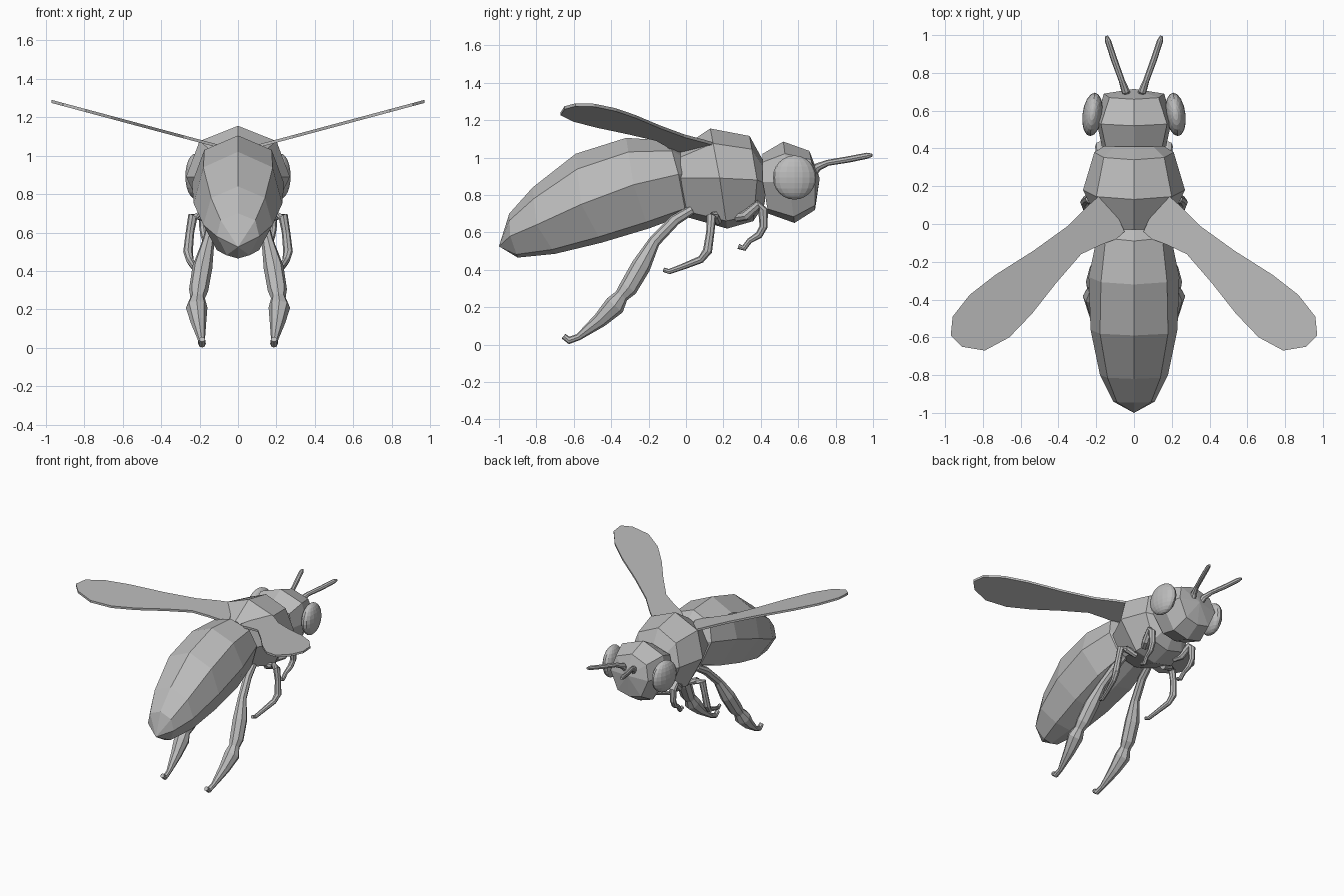
import bpy, bmesh, math
from mathutils import Vector

grey = bpy.data.materials.new("plain grey")
grey.diffuse_color = (0.5, 0.5, 0.5, 1)


def finish(name, bm):
    bmesh.ops.recalc_face_normals(bm, faces=bm.faces[:])
    mesh = bpy.data.meshes.new(name)
    bm.to_mesh(mesh)
    bm.free()
    mesh.materials.append(grey)
    ob = bpy.data.objects.new(name, mesh)
    bpy.context.collection.objects.link(ob)
    return ob


def mirror(ob):
    # adds the other side across x = 0
    mod = ob.modifiers.new("mirror", 'MIRROR')
    mod.use_axis[0] = True
    mod.merge_threshold = 0.0001
    return ob


def skin(bm, loops, start=None, end=None):
    # joins closed loops of points, with a tip or a flat cap at each end
    rows = [[bm.verts.new(p) for p in loop] for loop in loops]
    n = len(rows[0])
    for a, b in zip(rows, rows[1:]):
        for i in range(n):
            j = (i + 1) % n
            bm.faces.new((a[i], a[j], b[j], b[i]))
    for row, tip in ((rows[0], start), (rows[-1], end)):
        if tip:
            t = bm.verts.new(tip)
            for i in range(n):
                bm.faces.new((row[i], row[(i + 1) % n], t))
        else:
            bm.faces.new(row)


def body(name, rings, start=None, end=None):
    # ring: top (y, z), side (y, z), bottom (y, z), shoulder x, side x, lower x
    loops = []
    for top, side, low, xs, xm, xl in rings:
        T, S, L = Vector((0, *top)), Vector((0, *side)), Vector((0, *low))
        half = [T, T.lerp(S, 0.3) + Vector((xs, 0, 0)), S + Vector((xm, 0, 0)),
                L.lerp(S, 0.15) + Vector((xl, 0, 0)), L]
        loops.append(half + [Vector((-p.x, p.y, p.z)) for p in half[3:0:-1]])
    bm = bmesh.new()
    skin(bm, loops, start, end)
    return finish(name, bm)


def limb(name, points, sides=8):
    # point: x, y, z, radius
    pts = [Vector(p[:3]) for p in points]
    loops = []
    for i, p in enumerate(pts):
        d = (pts[min(i + 1, len(pts) - 1)] - pts[max(i - 1, 0)]).normalized()
        u = (Vector((1, 0, 0)) - d * d.x).normalized()
        v = d.cross(u)
        loops.append([p + points[i][3] * (u * math.cos(k * math.tau / sides) + v * math.sin(k * math.tau / sides))
                      for k in range(sides)])
    bm = bmesh.new()
    skin(bm, loops)
    return mirror(finish(name, bm))


# Body
body("abdomen", [
    ((-0.03, 1.04), (0.01, 0.92), (0.03, 0.74), 0.08, 0.12, 0.08),
    ((-0.09, 1.09), (-0.04, 0.91), (0.0, 0.695), 0.15, 0.19, 0.12),
    ((-0.32, 1.105), (-0.28, 0.855), (-0.2, 0.62), 0.175, 0.24, 0.15),
    ((-0.59, 1.02), (-0.56, 0.75), (-0.45, 0.545), 0.18, 0.23, 0.14),
    ((-0.82, 0.84), (-0.80, 0.64), (-0.7, 0.485), 0.14, 0.18, 0.11),
    ((-0.945, 0.70), (-0.94, 0.58), (-0.9, 0.465), 0.09, 0.11, 0.06),
], end=(0, -1.0, 0.525))
body("thorax", [
    ((-0.03, 1.05), (-0.03, 0.89), (0.01, 0.68), 0.11, 0.17, 0.11),
    ((0.13, 1.155), (0.18, 0.89), (0.22, 0.62), 0.2, 0.27, 0.16),
    ((0.34, 1.115), (0.38, 0.88), (0.36, 0.66), 0.16, 0.21, 0.13),
    ((0.42, 0.97), (0.43, 0.86), (0.42, 0.75), 0.09, 0.13, 0.08),
])
body("head", [
    ((0.41, 1.02), (0.41, 0.87), (0.44, 0.70), 0.15, 0.17, 0.1),
    ((0.52, 1.085), (0.55, 0.87), (0.58, 0.65), 0.175, 0.2, 0.12),
    ((0.66, 1.035), (0.69, 0.88), (0.69, 0.72), 0.13, 0.16, 0.1),
], end=(0, 0.715, 0.89))

# Eyes
bm = bmesh.new()
bmesh.ops.create_uvsphere(bm, u_segments=16, v_segments=12, radius=1)
for v in bm.verts:
    v.co = Vector((0.22 + 0.053 * v.co.x - 0.012 * v.co.y, 0.58 + 0.115 * v.co.y, 0.893 + 0.118 * v.co.z))
mirror(finish("eyes", bm))

# Antennae
limb("antennae", [(0.035, 0.68, 0.91, 0.02), (0.045, 0.705, 0.95, 0.022), (0.065, 0.76, 0.972, 0.016),
                  (0.105, 0.87, 0.99, 0.017), (0.138, 0.97, 1.01, 0.016), (0.146, 0.995, 1.013, 0.008)])

# Wings: flat outlines rising towards the tips
outline = [(0.15, 0.18), (0.24, 0.10), (0.35, -0.01), (0.53, -0.14), (0.735, -0.27), (0.87, -0.375),
           (0.96, -0.49), (0.97, -0.59), (0.91, -0.65), (0.79, -0.67), (0.66, -0.60), (0.54, -0.475),
           (0.41, -0.31), (0.28, -0.16), (0.175, -0.11), (0.095, -0.08), (0.05, -0.04)]
bm = bmesh.new()
skin(bm, [[Vector((x, y, 1.022 + 0.268 * x + dz)) for x, y in outline] for dz in (-0.008, 0.008)])
mirror(finish("wings", bm))

# Legs
limb("rear_legs", [(0.11, 0.03, 0.72, 0.025), (0.125, -0.06, 0.665, 0.03), (0.155, -0.17, 0.55, 0.032),
                   (0.185, -0.24, 0.42, 0.052), (0.205, -0.31, 0.30, 0.05), (0.21, -0.345, 0.26, 0.038),
                   (0.215, -0.38, 0.21, 0.056), (0.205, -0.46, 0.13, 0.04), (0.19, -0.575, 0.04, 0.018),
                   (0.187, -0.625, 0.022, 0.02), (0.187, -0.655, 0.045, 0.016)])
limb("middle_legs", [(0.12, 0.17, 0.66, 0.022), (0.20, 0.15, 0.69, 0.025), (0.235, 0.135, 0.685, 0.026),
                     (0.25, 0.13, 0.60, 0.022), (0.26, 0.115, 0.50, 0.025), (0.25, 0.08, 0.455, 0.02),
                     (0.225, -0.02, 0.415, 0.016), (0.21, -0.09, 0.39, 0.014), (0.205, -0.12, 0.40, 0.012)])
limb("front_legs", [(0.13, 0.27, 0.68, 0.025), (0.16, 0.32, 0.69, 0.028), (0.18, 0.39, 0.75, 0.024),
                    (0.18, 0.412, 0.72, 0.026), (0.18, 0.415, 0.63, 0.022), (0.175, 0.39, 0.585, 0.02),
                    (0.17, 0.34, 0.555, 0.015), (0.165, 0.31, 0.515, 0.016), (0.165, 0.28, 0.525, 0.014)])
